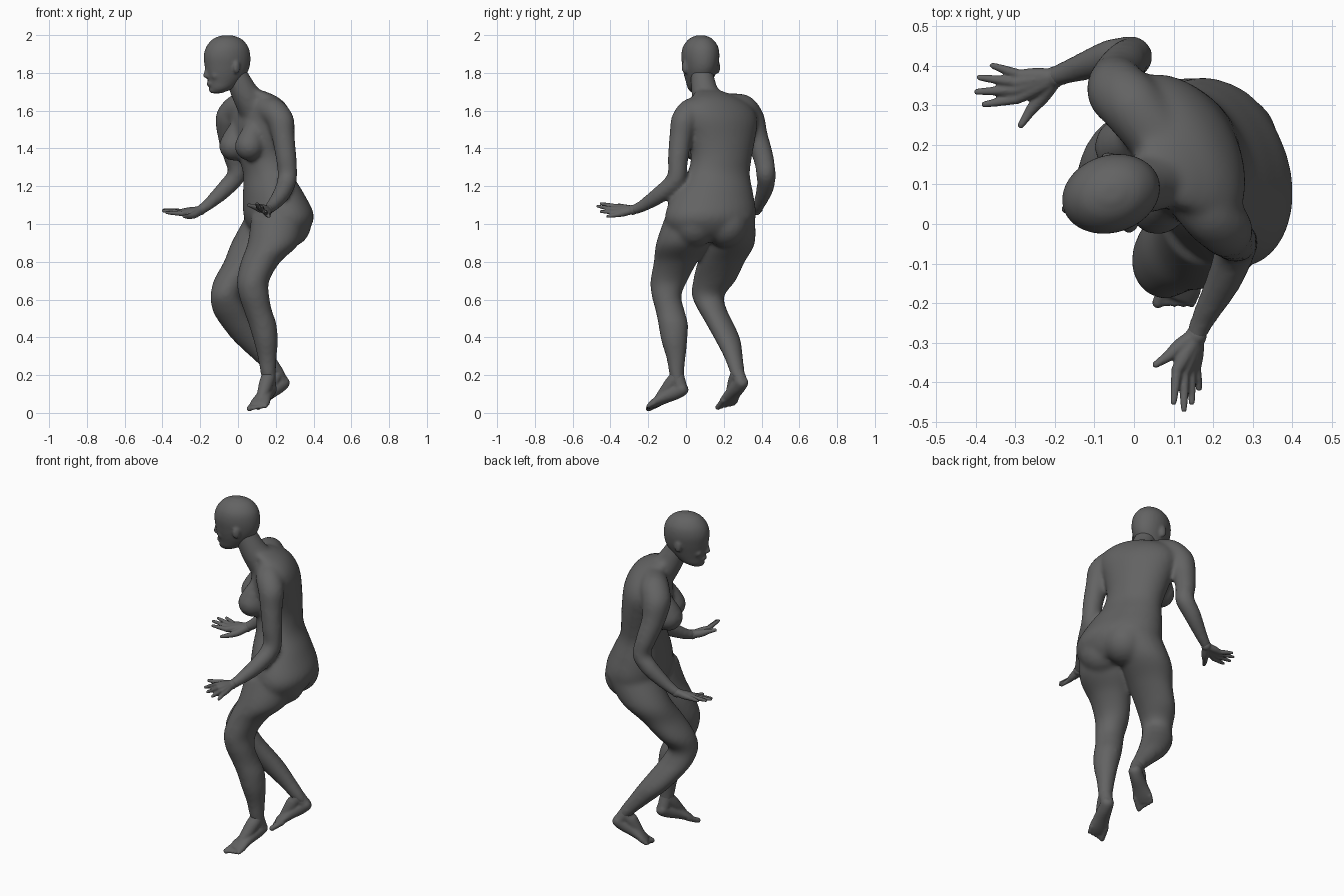
import bpy, bmesh, math
from mathutils import Vector as V

if "Cube" in bpy.data.objects:
    bpy.data.objects.remove(bpy.data.objects["Cube"])

clay = bpy.data.materials.new("dark_grey_clay")
clay.use_nodes = True
GREY = (0.125, 0.125, 0.125, 1)
clay.diffuse_color = GREY
clay.node_tree.nodes["Principled BSDF"].inputs["Base Color"].default_value = GREY


# ---------- helpers ----------
def catmull(p, i, t):
    a, b, c, d = p[max(i - 1, 0)], p[i], p[i + 1], p[min(i + 2, len(p) - 1)]
    return 0.5 * (2 * b + (c - a) * t + (2 * a - 5 * b + 4 * c - d) * t * t
                  + (3 * b - a - 3 * c + d) * t ** 3)


def loft(bm, sections, n=24, sub=5):
    """Closed smooth loft through (centre, half axis A, half axis B) sections."""
    cols = list(zip(*sections))
    steps = [(i, k / sub) for i in range(len(sections) - 1) for k in range(sub)]
    steps.append((len(sections) - 2, 1.0))
    rings = []
    for i, t in steps:
        c, a, b = (catmull(col, i, t) for col in cols)
        rings.append([bm.verts.new(c + a * math.cos(2 * math.pi * k / n)
                                   + b * math.sin(2 * math.pi * k / n)) for k in range(n)])
    for r, s in zip(rings, rings[1:]):
        for k in range(n):
            bm.faces.new((r[k], r[(k + 1) % n], s[(k + 1) % n], s[k]))
    bm.faces.new(rings[0])
    bm.faces.new(rings[-1])


def ball(bm, c, r, turn=0.0):
    """Ellipsoid; r = (depth, width, height), turned about z by degrees."""
    r = (r, r, r) if isinstance(r, float) else r
    ct, st = math.cos(math.radians(turn)), math.sin(math.radians(turn))
    for v in bmesh.ops.create_uvsphere(bm, u_segments=20, v_segments=12, radius=1)["verts"]:
        x, y, z = v.co.x * r[0], v.co.y * r[1], v.co.z * r[2]
        v.co = V(c) + V((x * ct - y * st, x * st + y * ct, z))


def tube(bm, pts, n=16):
    """Round limb through (x, y, z, radius) points with rounded ends."""
    p = [V(q[:3]) for q in pts]
    side, secs = V((0.31, 0.52, 0.79)), []
    for i, q in enumerate(pts):
        tan = (p[min(i + 1, len(p) - 1)] - p[max(i - 1, 0)]).normalized()
        side = (side - tan * side.dot(tan)).normalized()
        secs.append((p[i], side * q[3], tan.cross(side) * q[3]))
    loft(bm, secs, n)
    for q in (pts[0], pts[-1]):
        ball(bm, q[:3], float(q[3]))


def slices(bm, rows):
    """Horizontal ellipses: x, y, z, half width, half depth, facing turn."""
    secs = []
    for x, y, z, w, d, turn in rows:
        c, s = math.cos(math.radians(turn)), math.sin(math.radians(turn))
        secs.append((V((x, y, z)), V((s, -c, 0)) * w, V((c, s, 0)) * d))
    loft(bm, secs, 32)


def skin(name, bm, voxel, rounds):
    """Fuse the overlapping pieces into one smooth surface."""
    bmesh.ops.recalc_face_normals(bm, faces=bm.faces[:])
    me = bpy.data.meshes.new(name)
    bm.to_mesh(me)
    bm.free()
    me.materials.append(clay)
    ob = bpy.data.objects.new(name, me)
    bpy.context.collection.objects.link(ob)
    m = ob.modifiers.new("fuse", "REMESH")
    m.mode, m.voxel_size, m.use_smooth_shade = "VOXEL", voxel, True
    s = ob.modifiers.new("soften", "SMOOTH")
    s.factor, s.iterations = 0.5, rounds


# ---------- body ----------
bm = bmesh.new()
slices(bm, [(.22, .125, .92, .16, .1, 16), (.218, .126, .97, .225, .15, 18),
            (.215, .13, 1.05, .248, .177, 20), (.188, .145, 1.16, .218, .153, 20),
            (.16, .17, 1.26, .174, .125, 21), (.14, .187, 1.35, .168, .128, 25),
            (.125, .187, 1.45, .19, .137, 28), (.122, .183, 1.55, .215, .132, 32),
            (.125, .168, 1.62, .198, .107, 32), (.115, .148, 1.67, .135, .08, 32),
            (.075, .12, 1.705, .075, .06, 30)])
for x, y in ((.057, .05), (-.026, .195)):                     # breasts, sloping from the chest
    tube(bm, [(x + .045, y + .03, 1.54, .045), (x + .018, y + .012, 1.47, .065),
              (x + .003, y, 1.412, .078)])
for c in ((.265, .045, 1.0), (.24, .21, 1.0)):                # buttocks
    ball(bm, c, (.124, .122, .125), 15)
tube(bm, [(.095, .135, 1.6, .09), (.038, .102, 1.69, .074),   # neck
          (.008, .09, 1.75, .066), (-.014, .083, 1.8, .06)])
# left leg, then right leg
slices(bm, [(.21, .01, 1.04, .12, .14, 0), (.188, -.02, .9, .138, .137, 0),
            (.12, -.055, .8, .116, .105, 0), (.08, -.09, .7, .098, .086, 0),
            (.085, -.103, .62, .079, .08, 0), (.106, -.084, .54, .077, .075, 0),
            (.13, -.068, .47, .079, .074, 0), (.147, -.062, .38, .069, .064, 0),
            (.155, -.053, .29, .051, .05, 0), (.16, -.05, .21, .04, .041, 0),
            (.166, -.04, .14, .034, .034, 0)])
slices(bm, [(.19, .24, 1.04, .125, .15, 0), (.108, .235, .9, .13, .143, 0),
            (.035, .187, .8, .125, .11, 0), (-.035, .15, .7, .113, .094, 0),
            (-.065, .117, .62, .086, .08, 0), (-.047, .138, .55, .077, .09, 0),
            (-.015, .17, .49, .074, .092, 0), (.055, .22, .39, .068, .085, 0),
            (.13, .25, .3, .051, .066, 0), (.19, .268, .23, .042, .05, 0),
            (.225, .28, .18, .034, .036, 0)])
# left arm, then right arm, each from the collar
tube(bm, [(.13, .1, 1.61, .07), (.19, .025, 1.592, .073), (.228, -.01, 1.543, .071),
          (.24, -.028, 1.46, .061), (.256, -.043, 1.34, .055), (.26, -.055, 1.235, .052),
          (.228, -.14, 1.155, .046), (.175, -.24, 1.09, .032), (.155, -.285, 1.075, .027)])
tube(bm, [(.07, .21, 1.615, .078), (-.003, .298, 1.605, .082), (-.041, .337, 1.555, .08),
          (-.043, .372, 1.46, .064), (-.02, .41, 1.35, .055), (-.005, .423, 1.265, .052),
          (-.06, .42, 1.195, .047), (-.15, .39, 1.11, .034), (-.2, .372, 1.073, .028)])
skin("body", bm, .011, 14)

# ---------- head ----------
bm = bmesh.new()
slices(bm, [(-.114, .058, 1.692, .025, .025, 18), (-.092, .064, 1.715, .052, .06, 18),
            (-.073, .069, 1.75, .067, .086, 18), (-.062, .072, 1.79, .08, .108, 18),
            (-.057, .075, 1.835, .091, .122, 18), (-.058, .076, 1.89, .098, .126, 18),
            (-.057, .077, 1.94, .09, .112, 18), (-.057, .078, 1.98, .06, .076, 18),
            (-.057, .078, 1.999, .02, .025, 18)])
tube(bm, [(-.16, .042, 1.83, .011), (-.168, .039, 1.805, .012), (-.173, .037, 1.785, .012)])
ball(bm, (-.163, .041, 1.78), (.014, .02, .01), 18)           # nostrils
ball(bm, (-.15, .046, 1.742), (.016, .027, .015), 18)         # mouth
ball(bm, (-.132, .052, 1.709), (.022, .028, .018), 18)        # chin
for side in (1, -1):
    s = V((.31, -.95, 0)) * side
    ball(bm, V((-.035, .081, 1.83)) + s * .092, (.021, .013, .035), 18 + 22 * side)  # ear
    tube(bm, [tuple(V((-.161, .042, 1.848)) + s * .012) + (.009,),                   # brow
              tuple(V((-.146, .046, 1.85)) + s * .05) + (.008,)])
    ball(bm, V((-.13, .052, 1.785)) + s * .038, (.024, .024, .024), 18)              # cheek
skin("head", bm, .007, 6)


# ---------- hands ----------
def hand(name, wrist, fingers, thumb):
    bm = bmesh.new()
    w = V(wrist)
    ball(bm, wrist, .027)
    for k, tip in fingers:
        k, tip = V(k), V(tip)
        tube(bm, [tuple(w.lerp(k, .1)) + (.021,), tuple(w.lerp(k, .6)) + (.02,),
                  tuple(k) + (.0145,)], 12)
        tube(bm, [tuple(k) + (.0135,), tuple(k.lerp(tip, .5)) + (.0115,),
                  tuple(tip) + (.008,)], 12)
    tube(bm, [w[:] + (.022,)] + thumb, 12)
    skin(name, bm, .0045, 2)


hand("left_hand", (.157, -.282, 1.075),
     [((.108, -.37, 1.092), (.1, -.45, 1.108)), ((.127, -.377, 1.077), (.126, -.468, 1.094)),
      ((.143, -.372, 1.062), (.146, -.45, 1.066)), ((.156, -.36, 1.05), (.164, -.415, 1.04))],
     [(.115, -.31, 1.082, .02), (.085, -.335, 1.092, .014), (.055, -.355, 1.1, .009)])
hand("right_hand", (-.198, .372, 1.073),
     [((-.298, .316, 1.055), (-.378, .302, 1.06)), ((-.304, .338, 1.061), (-.397, .334, 1.07)),
      ((-.3, .358, 1.066), (-.39, .37, 1.075)), ((-.287, .376, 1.066), (-.357, .4, 1.075))],
     [(-.23, .325, 1.05, .02), (-.262, .285, 1.04, .014), (-.285, .25, 1.04, .009)])


# ---------- feet ----------
def foot(name, heel, tip, ankle, shin, inner):
    bm = bmesh.new()
    heel, tip, ankle = V(heel), V(tip), V(ankle)
    d = (tip - heel).normalized()
    side = d.cross(V((0, 0, 1))).normalized() * inner        # towards the big toe
    up = side.cross(d) * inner
    loft(bm, [(heel.lerp(tip, t) + up * h, side * a, up * b) for t, a, b, h in (
        (0, .018, .02, .012), (.07, .034, .035, .012), (.25, .038, .04, .012),
        (.5, .044, .034, .012), (.72, .053, .025, .007), (.86, .049, .016, .003))])
    # shin end, instep and back of the heel
    tube(bm, [shin + (.028,), tuple(ankle) + (.037,),
              tuple(ankle.lerp(heel.lerp(tip, .5), .5) + up * .013) + (.038,),
              tuple(heel.lerp(tip, .64) + up * .014) + (.028,)])
    tube(bm, [tuple(ankle) + (.036,), tuple(heel.lerp(tip, .13) + up * .012) + (.035,)])
    for k in range(5):                                        # toes
        s, r = side * (.038 - .02 * k), (.016 if k == 0 else .0115)
        tube(bm, [tuple(heel.lerp(tip, .72) + s) + (r,),
                  tuple(heel.lerp(tip, .98 - .03 * k) + s) + (r * .95,)], 12)
    skin(name, bm, .006, 4)


foot("left_foot", (.182, .008, .128), (.094, -.217, .02), (.161, -.047, .2), (.157, -.051, .25), 1)
foot("right_foot", (.265, .31, .168), (.083, .2, .027), (.203, .272, .215), (.16, .259, .265), -1)
